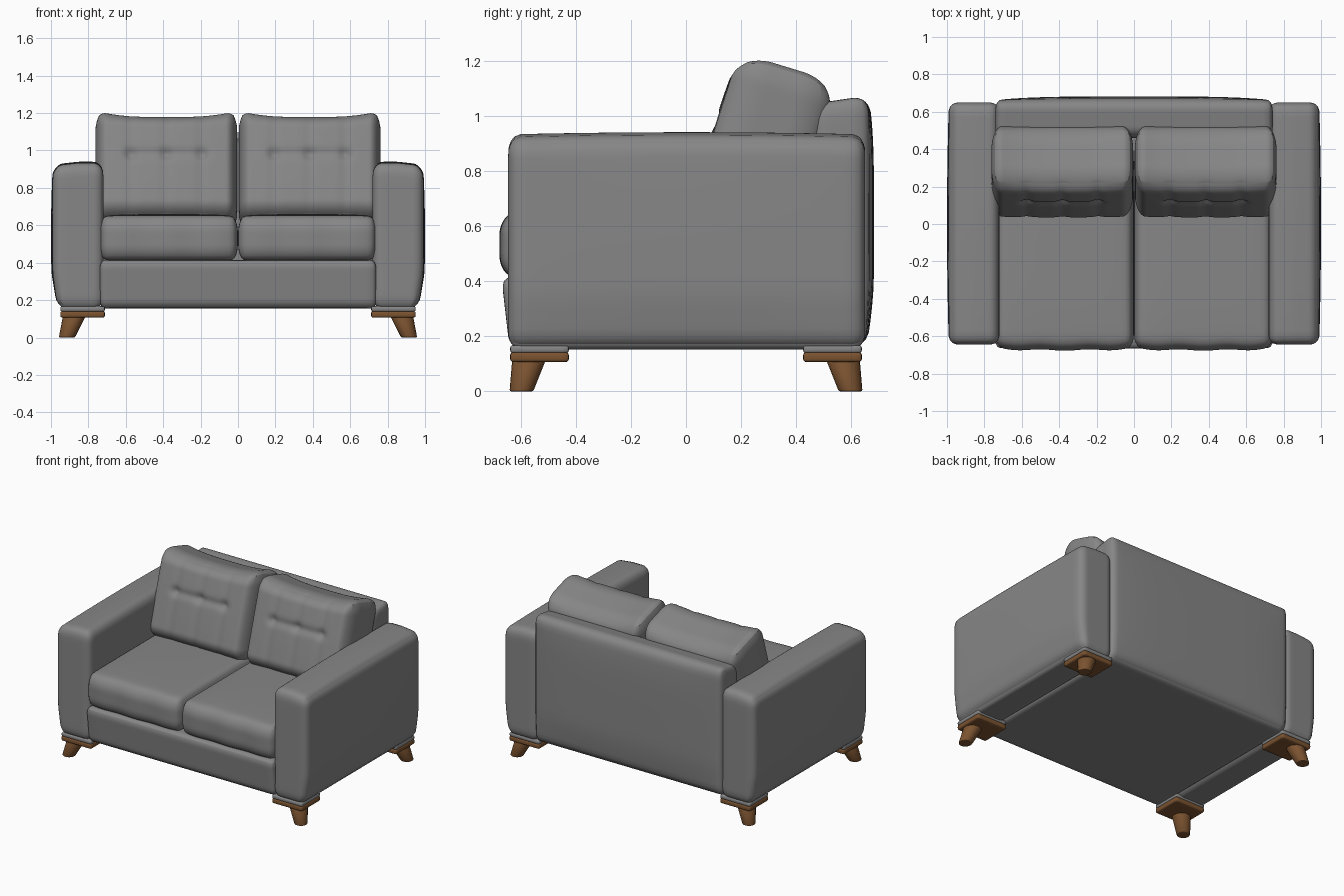
import bpy, bmesh, math
from mathutils import Vector, Matrix

cube = bpy.data.objects.get("Cube")
if cube:
    bpy.data.objects.remove(cube, do_unlink=True)


def material(name, rgb):
    m = bpy.data.materials.new(name)
    m.use_nodes = True
    m.diffuse_color = (*rgb, 1)
    m.node_tree.nodes["Principled BSDF"].inputs["Base Color"].default_value = (*rgb, 1)
    return m


GREY = material("grey_fabric", (0.24, 0.24, 0.243))
WOOD = material("brown_wood", (0.2, 0.087, 0.03))


def finish(bm, name, mat):
    bmesh.ops.recalc_face_normals(bm, faces=bm.faces)
    mesh = bpy.data.meshes.new(name)
    bm.to_mesh(mesh)
    bm.free()
    mesh.materials.append(mat)
    ob = bpy.data.objects.new(name, mesh)
    bpy.context.collection.objects.link(ob)
    return ob


def soft_box(name, lo, hi, radius, mat=GREY, cuts=24, shape=None, tilt=0):
    """Rounded box; shape(u, p) moves a point p, u being its place in a -1..1 cube."""
    lo, hi = Vector(lo), Vector(hi)
    centre, half = (lo + hi) / 2, (hi - lo) / 2
    turn = Matrix.Rotation(tilt, 3, 'X')
    bm = bmesh.new()
    bmesh.ops.create_cube(bm, size=2)
    bmesh.ops.subdivide_edges(bm, edges=bm.edges[:], cuts=cuts, use_grid_fill=True)
    for v in bm.verts:
        u = Vector([math.sin(c * math.pi / 2) for c in v.co])
        p = Vector([a * h for a, h in zip(u, half)])
        inner = Vector([max(r - h, min(h - r, c)) for c, h, r in zip(p, half, radius)])
        d = Vector([(c - i) / r for c, i, r in zip(p, inner, radius)]).normalized()
        p = inner + Vector([a * r for a, r in zip(d, radius)])
        if shape:
            shape(u, p)
        v.co = centre + turn @ p
    for f in bm.faces:
        f.smooth = True
    return finish(bm, name, mat)


def both(s, a, b):
    """x range of a part on side s."""
    return (a, b) if s > 0 else (-b, -a)


# Base frame, its front swelling toward the top
def base_shape(u, p):
    if u.y < 0:
        p.y += 0.03 * u.y * (0.5 + 0.5 * u.z)


soft_box("base", (-0.74, -0.64, 0.155), (0.74, 0.62, 0.415), (0.03, 0.035, 0.05), shape=base_shape)


# Backrest panel, bulging to the rear and tapering at the foot
def back_shape(u, p):
    if u.y > 0:
        p.y += u.y * (0.02 * (1 - u.x ** 4) * (1 - u.z ** 4) - 0.02 * max(0, -u.z - 0.5))
    if u.z > 0:
        p.z += 0.015 * u.z * u.y


soft_box("backrest", (-0.742, 0.46, 0.155), (0.742, 0.662, 1.058), (0.03, 0.06, 0.06), shape=back_shape)

for s, side in ((1, "left"), (-1, "right")):
    # Arm with a slightly domed top and a tucked foot
    def arm_shape(u, p, s=s):
        out = u.x * s
        if out > 0:
            p.x += s * out * (0.01 * (1 - u.y ** 2) * (1 - u.z ** 2) - 0.05 * max(0, -u.z - 0.5))
        if u.z > 0:
            p.z += u.z * (0.008 * (1 - u.y ** 2) - 0.015 * max(0, out))

    x0, x1 = both(s, 0.72, 0.99)
    soft_box(side + "_arm", (x0, -0.645, 0.152), (x1, 0.65, 0.932), (0.055, 0.045, 0.065), shape=arm_shape)

    # Seat cushion
    def seat_shape(u, p):
        if u.z > 0:
            p.z += 0.012 * u.z * (1 - u.x ** 4) * (1 - u.y ** 4)
        if u.y < 0:
            p.y += u.y * 0.012 * (1 - u.x ** 4) + 0.004 * math.cos(u.x * 9) * u.y

    x0, x1 = both(s, 0.001, 0.74)
    soft_box(side + "_seat_cushion", (x0, -0.662, 0.412), (x1, 0.4, 0.648), (0.04, 0.06, 0.085), shape=seat_shape)

    # Back cushion with a sagging top edge and a row of tufts
    def pillow_shape(u, p):
        if u.z > 0:
            p.z += u.z ** 2 * (0.035 * abs(u.x) ** 3 - 0.008)
        if u.y < 0:
            front = abs(u.y) ** 3
            row = p.z - 0.05
            crease = math.exp(-(row / 0.025) ** 2) * max(0, 1 - (p.x / 0.25) ** 4)
            push = 0.012 * crease
            for t in (-0.19, 0, 0.19):
                near = math.exp(-((p.x - t) / 0.025) ** 2)
                push += near * (0.018 * math.exp(-(row / 0.03) ** 2) + 0.006)
            p.y += front * (push - 0.012 * (1 - u.x ** 2) * (1 - u.z ** 2))

    x0, x1 = both(s, 0.004, 0.762)
    soft_box(side + "_back_cushion", (x0, 0.095, 0.585), (x1, 0.465, 1.175), (0.06, 0.13, 0.09),
             cuts=60, shape=pillow_shape, tilt=-math.radians(17))

    # Feet: fabric mount, wooden plate and splayed tapered leg
    for t, end in ((-1, "front"), (1, "rear")):
        name = end + "_" + side
        x0, x1 = both(s, 0.712, 0.95)
        y0, y1 = both(t, 0.425, 0.638)
        soft_box(name + "_foot_mount", (x0, y0, 0.138), (x1, y1, 0.168), (0.012,) * 3, cuts=8)
        soft_box(name + "_foot_plate", (x0, y0, 0.106), (x1, y1, 0.142), (0.012,) * 3, WOOD, cuts=8)
        bm = bmesh.new()
        bmesh.ops.create_cone(bm, cap_ends=True, segments=20, radius1=0.043, radius2=0.062, depth=0.12)
        for v in bm.verts:
            top = v.co.z > 0
            v.co += Vector((s * (0.873 if top else 0.915), t * (0.568 if top else 0.597), 0.06))
        for f in bm.faces:
            f.smooth = len(f.verts) == 4
        leg = finish(bm, name + "_leg", WOOD)
        bevel = leg.modifiers.new("rounded_tip", 'BEVEL')
        bevel.width, bevel.segments, bevel.limit_method = 0.006, 2, 'ANGLE'
        bevel.angle_limit = math.radians(50)
